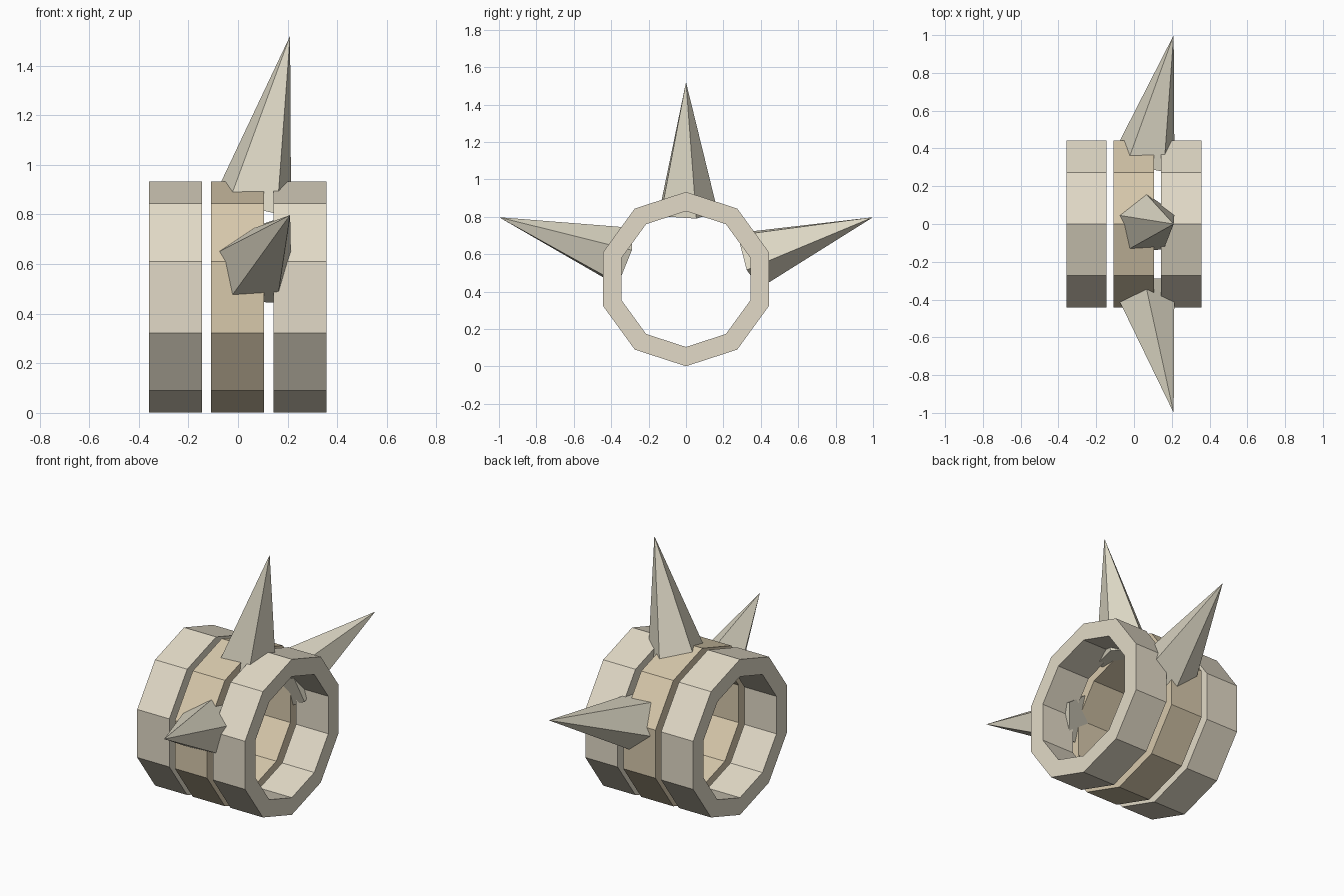
import bpy, bmesh
from math import radians, sin, cos, pi
from mathutils import Matrix, Vector

if "Cube" in bpy.data.objects:
    bpy.data.objects.remove(bpy.data.objects["Cube"])

CZ = 0.467          # height of the barrel axis
R_OUT, R_IN = 0.466, 0.363


def material(name, rgb):
    m = bpy.data.materials.new(name)
    m.diffuse_color = (*rgb, 1)
    m.use_nodes = True
    m.node_tree.nodes["Principled BSDF"].inputs["Base Color"].default_value = m.diffuse_color
    return m


cream = material("cream", (0.76, 0.70, 0.57))
tan = material("tan", (0.68, 0.58, 0.41))
bone = material("bone", (0.74, 0.70, 0.57))


def finish(name, bm, mat):
    bmesh.ops.recalc_face_normals(bm, faces=bm.faces)
    me = bpy.data.meshes.new(name)
    bm.to_mesh(me)
    bm.free()
    me.materials.append(mat)
    ob = bpy.data.objects.new(name, me)
    bpy.context.collection.objects.link(ob)
    return ob


# Ten-sided hollow band around the x axis
def band(name, x0, x1, mat, sides=10):
    bm = bmesh.new()
    section = [(x0, R_OUT), (x1, R_OUT), (x1, R_IN), (x0, R_IN)]
    rings = []
    for i in range(sides):
        a = 2 * pi * i / sides
        rings.append([bm.verts.new((x, r * sin(a), CZ + r * cos(a))) for x, r in section])
    for i in range(sides):
        p, q = rings[i], rings[(i + 1) % sides]
        for j in range(4):
            k = (j + 1) % 4
            bm.faces.new((p[j], p[k], q[k], q[j]))
    return finish(name, bm, mat)


# Five-sided leaning spike, swung around the band axis
def spike(name, swing, mat):
    base, tip = Vector((0.057, 0, 0.825)), Vector((0.21, 0, 1.52))
    axis = tip - base
    tilt = Matrix.Rotation(axis.angle(Vector((0, 0, 1))), 4, 'Y')
    bm = bmesh.new()
    loop = []
    for i in range(5):
        a = radians(91 + 72 * i)
        loop.append(bm.verts.new(base + tilt @ Vector((0.17 * cos(a), 0.17 * sin(a), 0))))
    top = bm.verts.new(tip)
    bm.faces.new(loop)
    for i in range(5):
        bm.faces.new((loop[i], loop[(i + 1) % 5], top))
    bmesh.ops.rotate(bm, verts=bm.verts, cent=(0, 0, CZ),
                     matrix=Matrix.Rotation(radians(swing), 3, 'X'))
    return finish(name, bm, mat)


# Three bands side by side
band("left_band", -0.358, -0.145, cream)
band("middle_band", -0.108, 0.105, tan)
band("right_band", 0.143, 0.357, cream)

# Three spikes: top, front and back
for label, swing in (("top", 0), ("front", 71.7), ("back", -71.7)):
    spike(label + "_spike", swing, bone)
